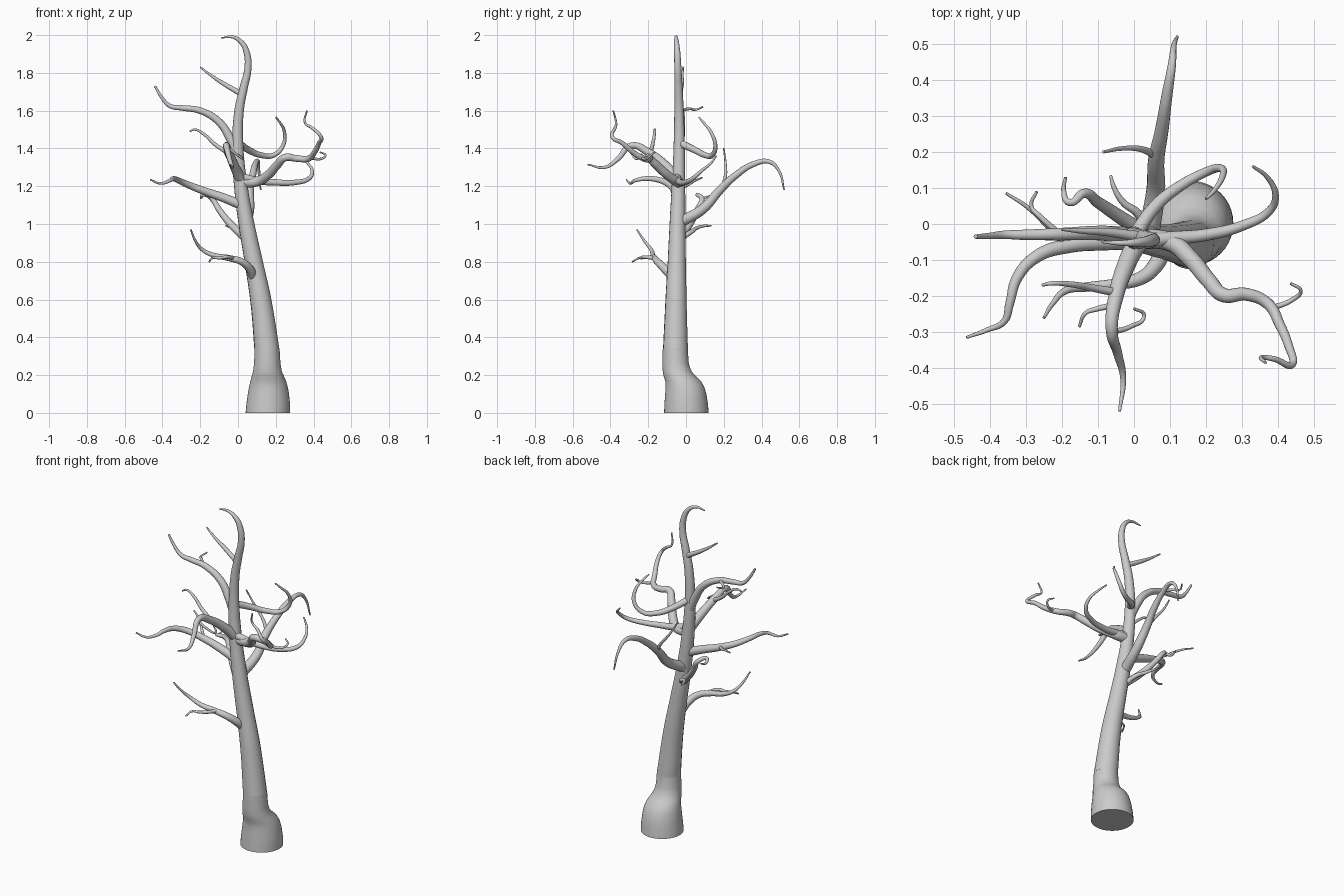
import bpy, bmesh, math


def tube(name, pts, radii, res=6):
    """Smooth round tube through points with a radius at each one."""
    cu = bpy.data.curves.new(name, 'CURVE')
    cu.dimensions = '3D'
    cu.bevel_depth = 1.0
    cu.bevel_resolution = 6
    cu.resolution_u = res
    cu.use_fill_caps = True
    sp = cu.splines.new('BEZIER')
    sp.bezier_points.add(len(pts) - 1)
    for bp, p, r in zip(sp.bezier_points, pts, radii):
        bp.co = p
        bp.radius = r
        bp.handle_left_type = bp.handle_right_type = 'AUTO'
    ob = bpy.data.objects.new(name, cu)
    bpy.context.collection.objects.link(ob)
    bpy.ops.object.select_all(action='DESELECT')
    ob.select_set(True)
    bpy.context.view_layer.objects.active = ob
    bpy.ops.object.convert(target='MESH')
    bpy.ops.object.shade_smooth_by_angle(angle=math.radians(50))


def branch(name, r, pts, tip=0.004):
    """Tube tapering from r to tip."""
    n = len(pts) - 1
    tube(name, pts, [tip + (r - tip) * (1 - i / n) for i in range(n + 1)])


# Flared stump: stacked horizontal rings (x, y, z, radius)
rings = [(.158, .002, 0, .118), (.16, .001, .05, .115), (.161, -.001, .1, .109),
         (.161, -.006, .14, .102), (.16, -.016, .17, .094), (.158, -.034, .195, .085),
         (.156, -.047, .22, .076), (.155, -.055, .26, .07), (.154, -.057, .34, .066)]
bm = bmesh.new()
N = 40
loops = [[bm.verts.new((x + r * math.cos(2 * math.pi * k / N),
                        y + r * math.sin(2 * math.pi * k / N), z)) for k in range(N)]
         for x, y, z, r in rings]
for a, b in zip(loops, loops[1:]):
    for k in range(N):
        bm.faces.new((a[k], a[(k + 1) % N], b[(k + 1) % N], b[k]))
bm.faces.new(loops[0][::-1])
me = bpy.data.meshes.new("stump")
bm.to_mesh(me)
bm.free()
stump = bpy.data.objects.new("stump", me)
bpy.context.collection.objects.link(stump)
stump.select_set(True)
bpy.context.view_layer.objects.active = stump
bpy.ops.object.shade_smooth_by_angle(angle=math.radians(50))

# Trunk: leaning, hooked at the top
tube("trunk",
     [(.156, -.056, .31), (.12, -.053, .6), (.083, -.049, .8), (.045, -.045, 1.0),
      (.015, -.04, 1.2), (-.001, -.036, 1.4), (.006, -.037, 1.6), (.03, -.04, 1.72),
      (.052, -.043, 1.82), (.048, -.046, 1.9), (.02, -.05, 1.96), (-.03, -.053, 1.99),
      (-.09, -.05, 1.985)],
     [.067, .056, .048, .042, .036, .03, .025, .022, .019, .017, .013, .008, .003], 10)

# Main branches
branch("back_branch", .03, [(.04, -.03, 1.01), (.06, .09, 1.08), (.062, .18, 1.18),
       (.077, .26, 1.255), (.092, .36, 1.318), (.105, .44, 1.33), (.11, .49, 1.285),
       (.12, .52, 1.18)])
branch("back_right_branch", .02, [(0, -.035, 1.43), (.06, .05, 1.39), (.12, .1, 1.365),
       (.19, .14, 1.365), (.24, .155, 1.42), (.245, .13, 1.49), (.22, .09, 1.54),
       (.2, .07, 1.565)])
branch("right_branch", .022, [(.01, -.05, 1.25), (.1, -.04, 1.23), (.2, -.03, 1.22),
       (.3, -.005, 1.22), (.375, .035, 1.24), (.393, .08, 1.28), (.37, .13, 1.32),
       (.33, .16, 1.36)])
branch("front_right_branch", .028, [(.02, -.04, 1.22), (.1, -.05, 1.225), (.16, -.1, 1.26),
       (.21, -.16, 1.315), (.25, -.198, 1.352), (.31, -.195, 1.347), (.37, -.22, 1.345),
       (.405, -.28, 1.38), (.43, -.34, 1.43), (.44, -.39, 1.46), (.39, -.375, 1.51),
       (.355, -.37, 1.535), (.365, -.385, 1.6)])
branch("front_branch", .03, [(.02, -.03, 1.22), (-.02, -.11, 1.31), (-.05, -.2, 1.38),
       (-.062, -.29, 1.415), (-.045, -.36, 1.345), (-.03, -.43, 1.3), (-.04, -.52, 1.315)])
branch("upper_left_branch", .026, [(.005, -.035, 1.35), (-.04, -.03, 1.45), (-.1, -.025, 1.54),
       (-.2, -.028, 1.6), (-.3, -.03, 1.615), (-.36, -.03, 1.625), (-.4, -.033, 1.665),
       (-.44, -.035, 1.73)], .006)
branch("left_branch", .026, [(.02, -.045, 1.1), (-.08, -.05, 1.14), (-.18, -.06, 1.175),
       (-.27, -.09, 1.21), (-.325, -.15, 1.235), (-.345, -.22, 1.24), (-.36, -.27, 1.23),
       (-.41, -.295, 1.215), (-.465, -.315, 1.235)])
branch("lower_left_branch", .025, [(.08, -.07, .72), (.06, -.115, .765), (.02, -.15, .8),
       (-.05, -.167, .82), (-.13, -.175, .835), (-.19, -.185, .865), (-.225, -.22, .91),
       (-.25, -.26, .97)])
branch("back_left_branch", .022, [(.035, -.03, .93), (-.04, .02, 1.0), (-.1, .06, 1.075),
       (-.14, .085, 1.135), (-.18, .06, 1.155), (-.195, .09, 1.14), (-.19, .13, 1.15)])
branch("small_back_branch", .015, [(.045, -.03, .92), (.01, .03, .96), (-.03, .06, .98),
       (-.055, .1, .99), (-.065, .135, .99)])
branch("top_left_branch", .015, [(.015, -.035, 1.69), (-.08, -.022, 1.745),
       (-.14, -.02, 1.785), (-.2, -.015, 1.83)])

# Twigs growing from the branches
branch("back_twig", .011, [(.06, .19, 1.19), (.02, .208, 1.25), (-.03, .21, 1.31),
       (-.085, .2, 1.4)])
branch("front_right_twig", .008, [(.38, -.235, 1.35), (.44, -.21, 1.345), (.463, -.185, 1.365),
       (.435, -.165, 1.38)])
branch("front_twig", .008, [(-.06, -.3, 1.41), (-.01, -.285, 1.37), (.028, -.255, 1.345),
       (0, -.235, 1.37)])
branch("front_left_twig", .012, [(-.05, -.19, 1.375), (-.12, -.177, 1.42), (-.18, -.167, 1.475),
       (-.23, -.165, 1.5), (-.255, -.17, 1.49)])
branch("upper_left_twig", .009, [(-.21, -.025, 1.6), (-.26, .02, 1.61), (-.285, .05, 1.605),
       (-.27, .09, 1.62)])
branch("left_twig", .01, [(-.19, -.06, 1.18), (-.24, -.005, 1.2), (-.3, .05, 1.23),
       (-.355, .085, 1.245)])
branch("lower_left_twig", .011, [(-.03, -.17, .82), (-.06, -.222, .825), (-.1, -.235, .82),
       (-.135, -.248, .82), (-.152, -.285, .8)])
